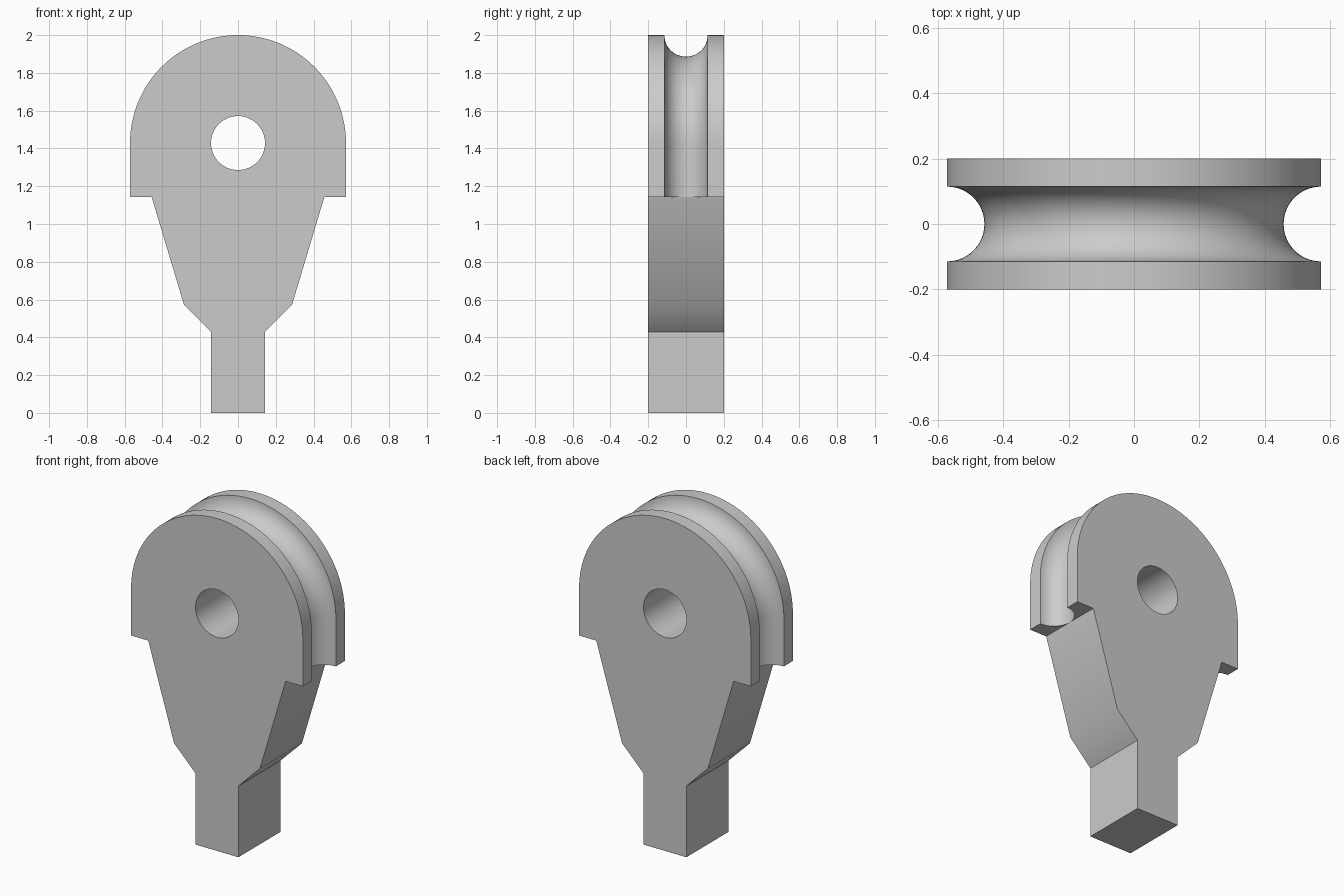
import bpy, bmesh
from math import sin, cos, pi, radians

cube = bpy.data.objects.get("Cube")
if cube:
    bpy.data.objects.remove(cube)

U = 1 / 7                      # design unit
RIM, HUB_Z, HOLE = 4 * U, 10 * U, U
HALF, GROOVE = 1.4 * U, 0.8 * U
SHOULDER_Z = 8 * U
STEPS, GROOVE_STEPS = 32, 24

grey = bpy.data.materials.new("plain grey")
grey.use_nodes = True
grey.diffuse_color = (0.6, 0.6, 0.6, 1)
grey.node_tree.nodes["Principled BSDF"].inputs["Base Color"].default_value = (0.6, 0.6, 0.6, 1)

bm = bmesh.new()


def strip(a, b):
    """Join two equal rows of vertices with quads."""
    for i in range(len(a) - 1):
        bm.faces.new((a[i], a[i + 1], b[i + 1], b[i]))


# Grooved rim section as (radius, y), swept up the side and over the arc
section = [(RIM, -HALF)]
for i in range(GROOVE_STEPS + 1):
    a = pi * i / GROOVE_STEPS
    section.append((RIM - GROOVE * sin(a), -GROOVE * cos(a)))
section.append((RIM, HALF))

rows = [[bm.verts.new((r, y, SHOULDER_Z)) for r, y in section]]
for i in range(STEPS + 1):
    a = pi / 2 * i / STEPS
    rows.append([bm.verts.new((r * sin(pi / 2 - a), y, HUB_Z + r * sin(a)))
                 for r, y in section])
for a, b in zip(rows, rows[1:]):
    strip(a, b)

# Tapered stem edge, from the foot up to the shoulder
stem = []
for x, z in ((0, 0), (U, 0), (U, 3 * U), (2 * U, 4 * U), (3.2 * U, SHOULDER_Z)):
    stem.append([bm.verts.new((x, y, z)) for y in (-HALF, HALF)])
for a, b in zip(stem, stem[1:]):
    strip(a, b)

# Pin hole wall
hole = []
for i in range(STEPS + 1):
    a = pi / 2 - pi * i / STEPS
    hole.append([bm.verts.new((HOLE * cos(a), y, HUB_Z + HOLE * sin(a)))
                 for y in (-HALF, HALF)])
for a, b in zip(hole, hole[1:]):
    strip(a, b)

# Flat front and back, and the shoulder undersides beside the groove
mid = len(section) // 2
for side, end in ((0, 0), (1, -1)):
    bm.faces.new([p[side] for p in stem] + [r[end] for r in rows]
                 + [h[side] for h in hole])
    ring = rows[0][:mid + 1] if side == 0 else rows[0][mid:]
    bm.faces.new(ring + [stem[-1][side]])

# Mirror the half to the other side
bmesh.ops.mirror(bm, geom=bm.verts[:] + bm.edges[:] + bm.faces[:],
                 axis='X', merge_dist=1e-4)
bmesh.ops.remove_doubles(bm, verts=bm.verts[:], dist=1e-5)
bmesh.ops.recalc_face_normals(bm, faces=bm.faces[:])

mesh = bpy.data.meshes.new("grooved_holder")
bm.to_mesh(mesh)
bm.free()
mesh.materials.append(grey)
holder = bpy.data.objects.new("grooved_holder", mesh)
bpy.context.collection.objects.link(holder)
bpy.ops.object.select_all(action='DESELECT')
holder.select_set(True)
bpy.context.view_layer.objects.active = holder
bpy.ops.object.shade_smooth_by_angle(angle=radians(30))
